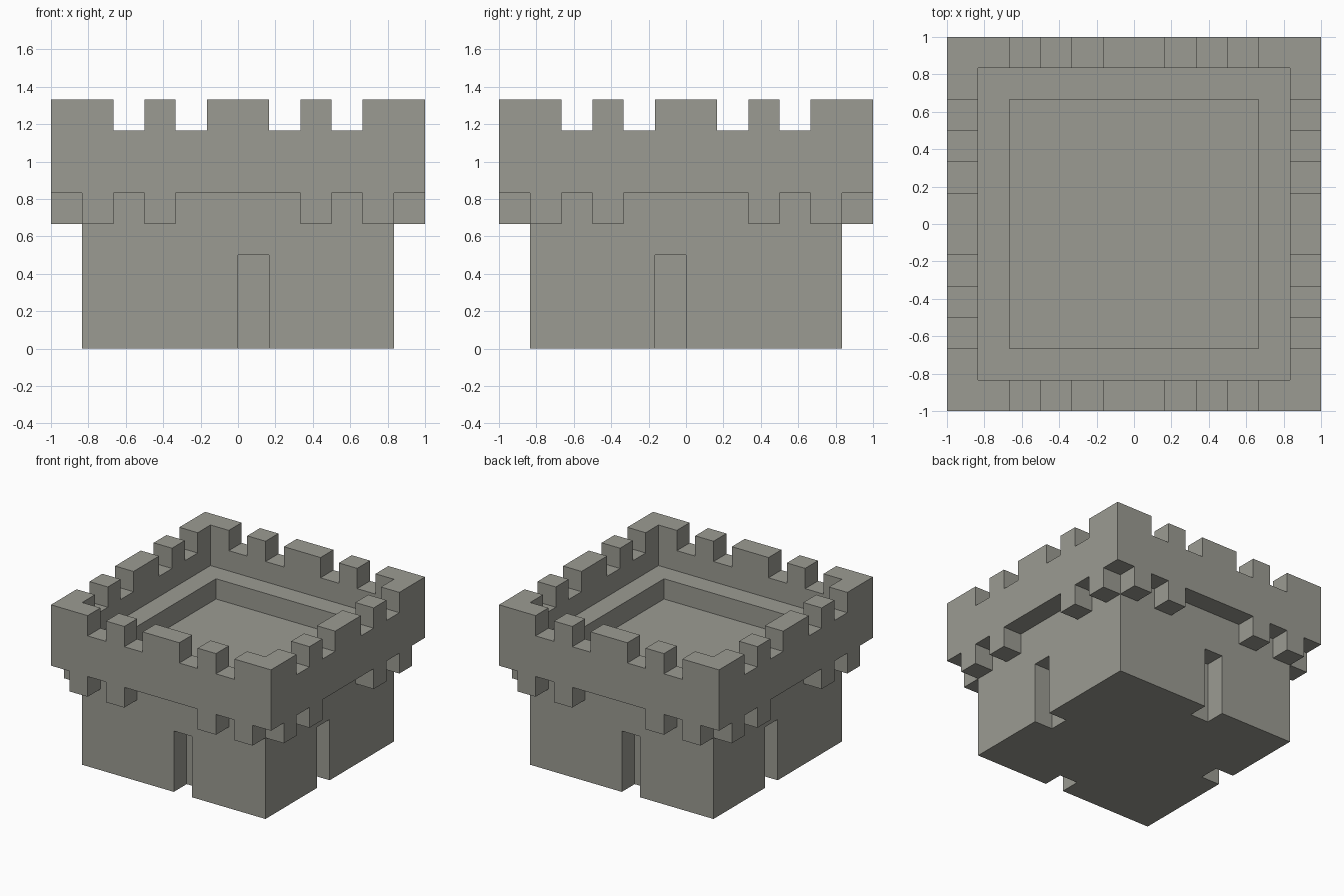
import bpy
import bmesh
from mathutils import Matrix, Vector

if "Cube" in bpy.data.objects:
    bpy.data.objects.remove(bpy.data.objects["Cube"])

U = 1 / 6  # the whole tower sits on a grid of sixths

stone = bpy.data.materials.new("grey stone")
stone.diffuse_color = (0.33, 0.33, 0.29, 1)
stone.use_nodes = True
stone.node_tree.nodes["Principled BSDF"].inputs["Base Color"].default_value = stone.diffuse_color


def boxes(name, spans):
    """One object made of boxes, each given as (x0, x1, y0, y1, z0, z1) in grid units."""
    bm = bmesh.new()
    for x0, x1, y0, y1, z0, z1 in spans:
        centre = Vector((x0 + x1, y0 + y1, z0 + z1)) * U / 2
        size = Vector((x1 - x0, y1 - y0, z1 - z0)) * U
        bmesh.ops.create_cube(bm, size=1, matrix=Matrix.Translation(centre) @ Matrix.Diagonal(size).to_4x4())
    mesh = bpy.data.meshes.new(name)
    bm.to_mesh(mesh)
    bm.free()
    mesh.materials.append(stone)
    obj = bpy.data.objects.new(name, mesh)
    bpy.context.collection.objects.link(obj)
    return obj


def cut(obj, spans):
    """Subtract a set of boxes that do not overlap each other."""
    cutter = boxes("cutter", spans)
    cutter.hide_render = True
    mod = obj.modifiers.new("cut", 'BOOLEAN')
    mod.operation = 'DIFFERENCE'
    mod.solver = 'EXACT'
    mod.object = cutter
    bpy.context.view_layer.objects.active = obj
    bpy.ops.object.modifier_apply(modifier=mod.name)
    bpy.data.objects.remove(cutter)


# Tower body with a sunken roof and one narrow doorway per side
body = boxes("tower_body", [(-5, 5, -5, 5, 0, 6)])
cut(body, [(-4, 4, -4, 4, 5, 7)])
cut(body, [
    (0, 1, -6, -4, -1, 3),   # front
    (4, 6, -1, 0, -1, 3),    # right
    (-1, 0, 4, 6, -1, 3),    # back
    (-6, -4, 0, 1, -1, 3),   # left
])

# Overhanging parapet: hollow block with crenels cut along both directions
parapet = boxes("parapet", [(-6, 6, -6, 6, 5, 8)])
cut(parapet, [(-5, 5, -5, 5, 4, 9)])
gaps = (-4, -2, 1, 3)
cut(parapet, [(g, g + 1, -7, 7, 7, 9) for g in gaps])
cut(parapet, [(-7, 7, g, g + 1, 7, 9) for g in gaps])

# Corbels under the overhang on all four sides
corbels = []
for c in (-5, -3, 2, 4):
    for w in (-6, 5):
        corbels.append((c, c + 1, w, w + 1, 4, 5))
        corbels.append((w, w + 1, c, c + 1, 4, 5))
boxes("corbels", corbels)
